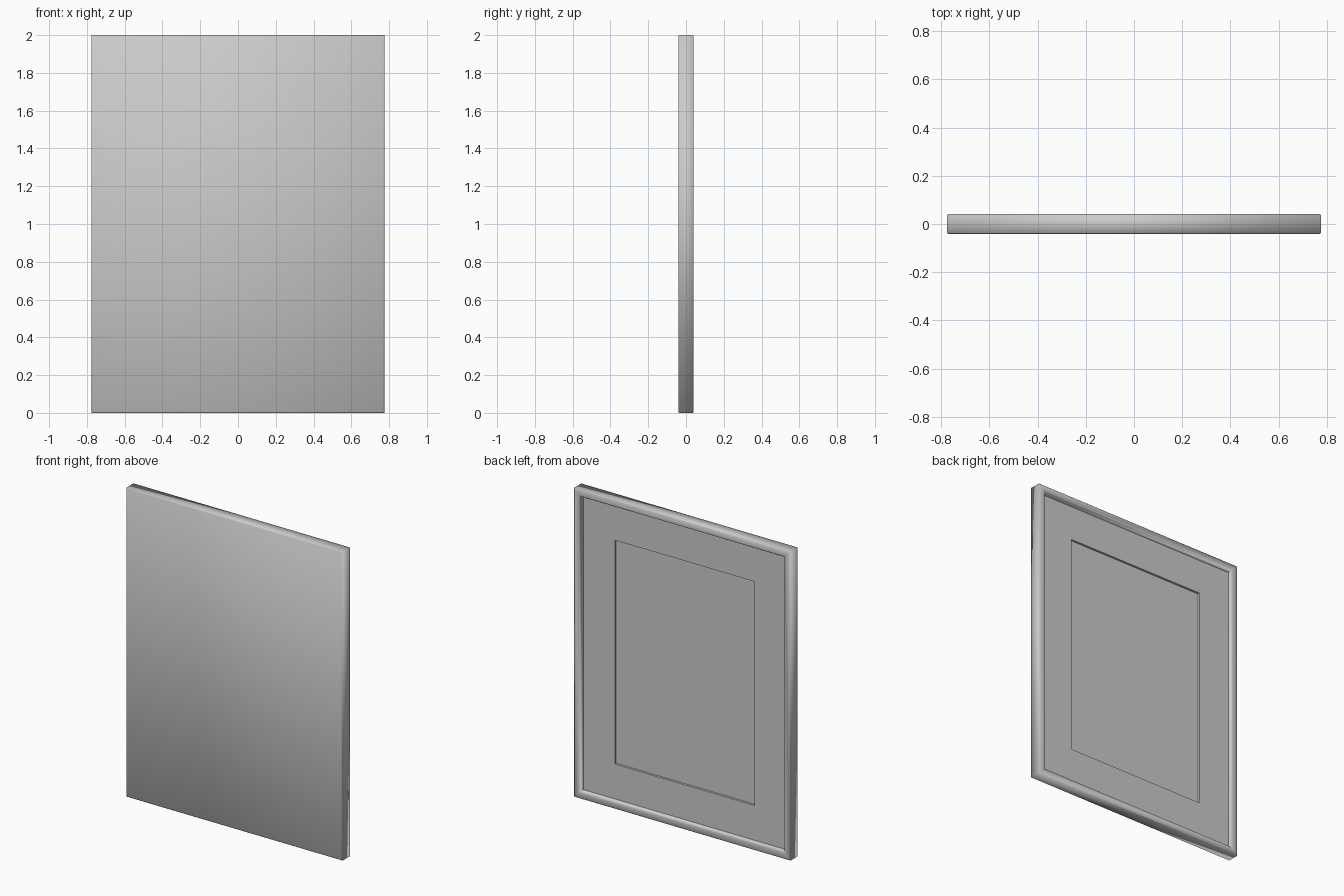
import bpy, bmesh, math

if "Cube" in bpy.data.objects:
    bpy.data.objects.remove(bpy.data.objects["Cube"])

W, H = 1.55, 2.0


def ring_part(name, profile, cap_start=False, cap_end=False, smooth=None):
    """Sweep (inset, y) profile points around the picture rectangle."""
    bm = bmesh.new()
    rings = []
    for inset, y in profile:
        x = W / 2 - inset
        rings.append([bm.verts.new(p) for p in (
            (-x, y, inset), (x, y, inset), (x, y, H - inset), (-x, y, H - inset))])
    for a, b in zip(rings, rings[1:]):
        for i in range(4):
            j = (i + 1) % 4
            bm.faces.new((a[j], a[i], b[i], b[j]))
    if cap_start:
        bm.faces.new(rings[0])
    if cap_end:
        bm.faces.new(rings[-1][::-1])
    me = bpy.data.meshes.new(name)
    bm.to_mesh(me)
    bm.free()
    ob = bpy.data.objects.new(name, me)
    bpy.context.collection.objects.link(ob)
    if smooth:
        bpy.ops.object.select_all(action='DESELECT')
        ob.select_set(True)
        bpy.context.view_layer.objects.active = ob
        bpy.ops.object.shade_smooth_by_angle(angle=math.radians(smooth))
    return ob


# outer frame with a solid flat panel on the -y side and softened edges
ring_part("frame", [(0.005, -0.041), (0, -0.036), (0, 0.037), (0.004, 0.041),
                    (0.038, 0.041), (0.044, 0.036), (0.05, 0.012)],
          cap_start=True, smooth=75)

# mat border stepping down to the window opening
ring_part("mat_border", [(0.049, 0.014), (0.275, 0.014), (0.275, 0.0)])

# recessed picture panel inside the window
ring_part("picture_panel", [(0.275, 0.0)], cap_end=True)
